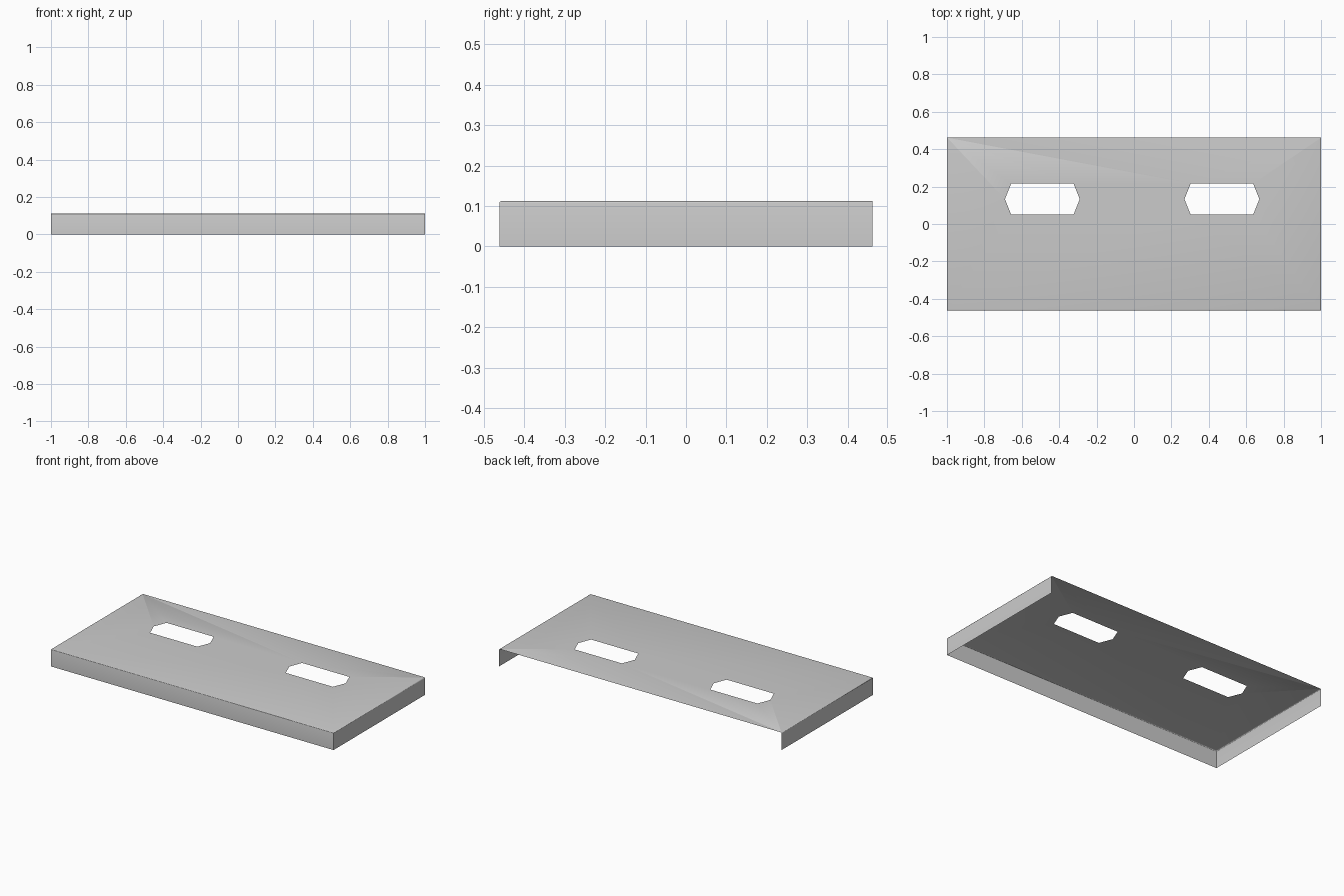
import bpy
import bmesh

if "Cube" in bpy.data.objects:
    bpy.data.objects.remove(bpy.data.objects["Cube"], do_unlink=True)

HALF_X, HALF_Y, HEIGHT, ROUND = 1.0, 0.462, 0.112, 0.005
SLOT_CENTRES = (-0.49, 0.47)
SLOT_Y, SLOT_HALF_Y, SLOT_TIP, SLOT_FLAT = 0.133, 0.083, 0.2, 0.167

# Grey sheet metal
metal = bpy.data.materials.new("grey metal")
metal.use_nodes = True
grey = (0.6, 0.6, 0.6, 1)
metal.diffuse_color = grey
metal.node_tree.nodes["Principled BSDF"].inputs["Base Color"].default_value = grey

bm = bmesh.new()


def outline(points):
    verts = [bm.verts.new((x, y, HEIGHT)) for x, y in points]
    return [bm.edges.new((a, b)) for a, b in zip(verts, verts[1:] + verts[:1])]


# Top sheet with two six-sided slots
edges = outline([(-HALF_X, HALF_Y), (-HALF_X, -HALF_Y), (HALF_X, -HALF_Y), (HALF_X, HALF_Y)])
folds = edges[:3]
for cx in SLOT_CENTRES:
    low, high = SLOT_Y - SLOT_HALF_Y, SLOT_Y + SLOT_HALF_Y
    edges += outline([(cx - SLOT_TIP, SLOT_Y), (cx - SLOT_FLAT, low), (cx + SLOT_FLAT, low),
                      (cx + SLOT_TIP, SLOT_Y), (cx + SLOT_FLAT, high), (cx - SLOT_FLAT, high)])
bmesh.ops.triangle_fill(bm, edges=edges, use_beauty=True, normal=(0, 0, 1))

# Front and side flanges folded down, the back stays open
result = bmesh.ops.extrude_edge_only(bm, edges=folds)
for v in [g for g in result["geom"] if isinstance(g, bmesh.types.BMVert)]:
    v.co.z = 0
bmesh.ops.recalc_face_normals(bm, faces=bm.faces)
if next(f for f in bm.faces if abs(f.normal.z) > 0.9).normal.z < 0:
    bmesh.ops.reverse_faces(bm, faces=bm.faces)

# Slightly rounded folds along the top
bmesh.ops.bevel(bm, geom=folds, offset=ROUND, segments=3, profile=0.5, affect="EDGES")

# Smooth folds, crisp upright corners
for f in bm.faces:
    f.smooth = True
for e in bm.edges:
    a, b = (v.co for v in e.verts)
    if abs(a.x - b.x) < 0.001 and abs(a.y - b.y) < 0.001:
        e.smooth = False

mesh = bpy.data.meshes.new("folded_tray")
bm.to_mesh(mesh)
bm.free()
mesh.materials.append(metal)
tray = bpy.data.objects.new("folded_tray", mesh)
bpy.context.collection.objects.link(tray)
